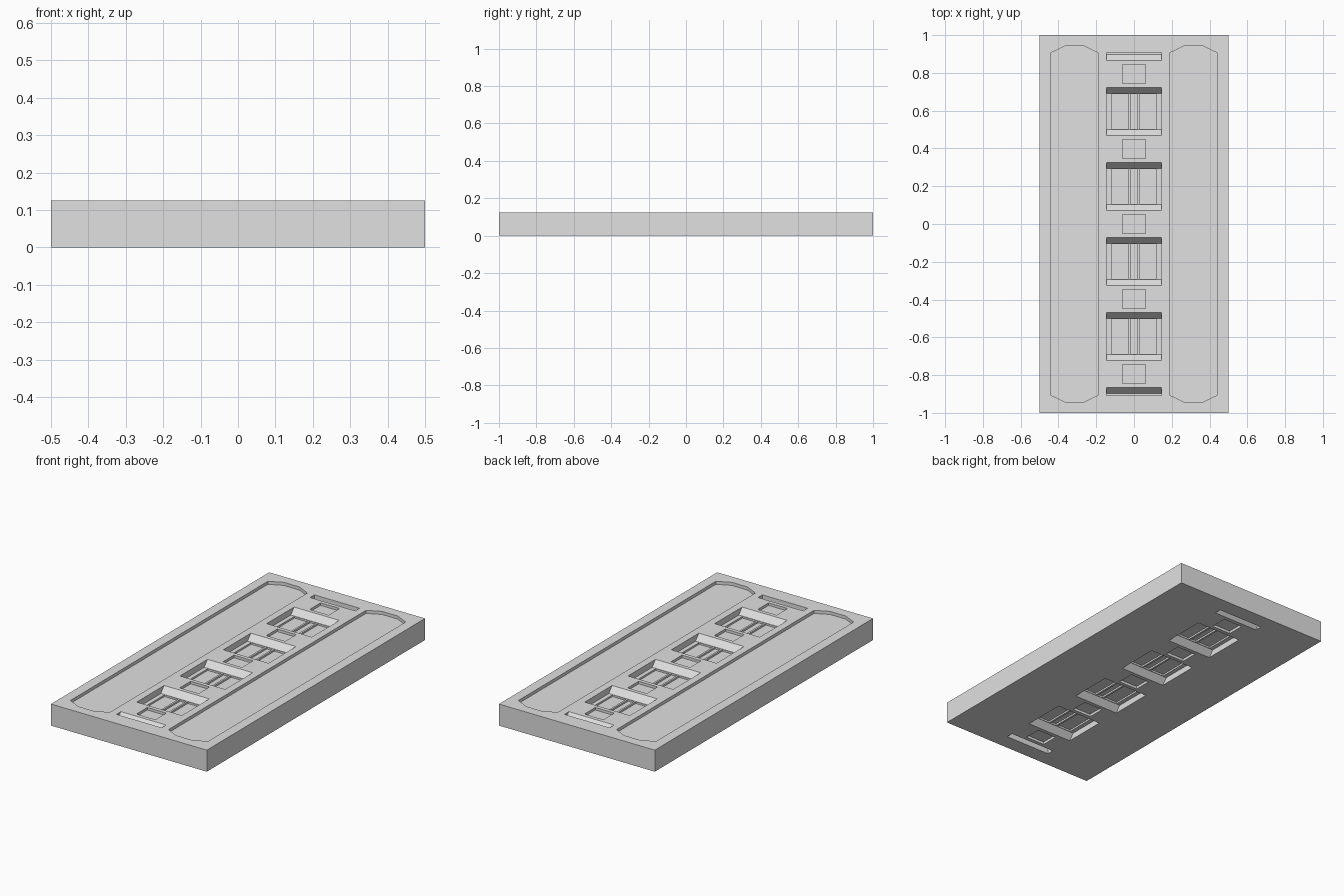
import bpy
import bmesh
from mathutils import Vector

cube = bpy.data.objects.get("Cube")
if cube:
    bpy.data.objects.remove(cube, do_unlink=True)

H = 0.125        # slab thickness
DEPTH = 0.035    # pocket depth
PITCH = 0.397    # spacing along the slab
END = 0.907      # where the middle row stops


def prism(name, points, sweep):
    """Solid made by sweeping a flat outline along a vector."""
    bm = bmesh.new()
    face = bm.faces.new([bm.verts.new(p) for p in points])
    swept = bmesh.ops.extrude_face_region(bm, geom=[face])["geom"]
    moved = [v for v in swept if isinstance(v, bmesh.types.BMVert)]
    bmesh.ops.translate(bm, verts=moved, vec=Vector(sweep))
    bmesh.ops.recalc_face_normals(bm, faces=bm.faces[:])
    mesh = bpy.data.meshes.new(name)
    bm.to_mesh(mesh)
    bm.free()
    obj = bpy.data.objects.new(name, mesh)
    bpy.context.scene.collection.objects.link(obj)
    return obj


def box(name, x0, x1, y0, y1, z0, z1):
    outline = [(x0, y0, z0), (x1, y0, z0), (x1, y1, z0), (x0, y1, z0)]
    return prism(name, outline, (0, 0, z1 - z0))


def cut(cutter):
    """Subtract a cutter from the slab and discard it."""
    mod = slab.modifiers.new("cut", "BOOLEAN")
    mod.operation = "DIFFERENCE"
    mod.solver = "EXACT"
    mod.object = cutter
    bpy.context.view_layer.update()
    graph = bpy.context.evaluated_depsgraph_get()
    result = bpy.data.meshes.new_from_object(slab.evaluated_get(graph))
    slab.modifiers.clear()
    slab.data = result
    bpy.data.objects.remove(cutter, do_unlink=True)


def recess(x0, x1, y0, y1, depth, top):
    """Straight-walled recess in the top or the underside."""
    if top:
        cut(box("recess_cutter", x0, x1, y0, y1, H - depth, H + 0.02))
    else:
        cut(box("recess_cutter", x0, x1, y0, y1, -0.02, depth))


def pocket(center, top):
    """Pocket with sloped ends, clipped at the ends of the row."""
    lo, hi = center - 0.126, center + 0.126
    slope = 0.03
    over = 0.02
    run = slope * over / DEPTH
    left = [(lo - run, -over), (lo + slope, DEPTH)]
    right = [(hi - slope, DEPTH), (hi + run, -over)]
    if lo < -END:
        left = [(-END, -over), (-END, DEPTH)]
    if hi > END:
        right = [(END, DEPTH), (END, -over)]
    outline = [(-0.145, y, H - d if top else d) for y, d in left + right]
    cut(prism("pocket_cutter", outline, (0.29, 0, 0)))

    # sunken panels in the floor, leaving thin ribs between them
    y0, y1 = left[1][0] + 0.003, right[0][0] - 0.003
    if y1 - y0 > 0.05:
        for x0, x1 in ((-0.12, -0.03), (-0.019, 0.019), (0.03, 0.12)):
            recess(x0, x1, y0, y1, DEPTH + 0.01, top)


# main slab
slab = box("slab", -0.5, 0.5, -1, 1, 0, H)

# long side panels with chamfered ends
for side in (-1, 1):
    quarter = [(0.127, 0.905), (0.05, 0.942)]
    half = quarter + [(-x, y) for x, y in reversed(quarter)]
    ring = half + [(-x, -y) for x, y in half]
    outline = [(side * 0.315 + x, y, H - 0.018) for x, y in ring]
    cut(prism("panel_cutter", outline, (0, 0, 0.05)))

# middle row of pockets and small squares on both faces
for top in (True, False):
    for i in range(6):
        pocket((i - 2.5) * PITCH, top)
    for i in range(5):
        y = (i - 2) * PITCH
        recess(-0.061, 0.061, y - 0.05, y + 0.05, 0.015, top)

# plain grey finish
grey = bpy.data.materials.new("light_grey")
grey.use_nodes = True
colour = (0.75, 0.75, 0.75, 1)
grey.diffuse_color = colour
grey.node_tree.nodes["Principled BSDF"].inputs["Base Color"].default_value = colour
slab.data.materials.clear()
slab.data.materials.append(grey)
for poly in slab.data.polygons:
    poly.material_index = 0
    poly.use_smooth = False
